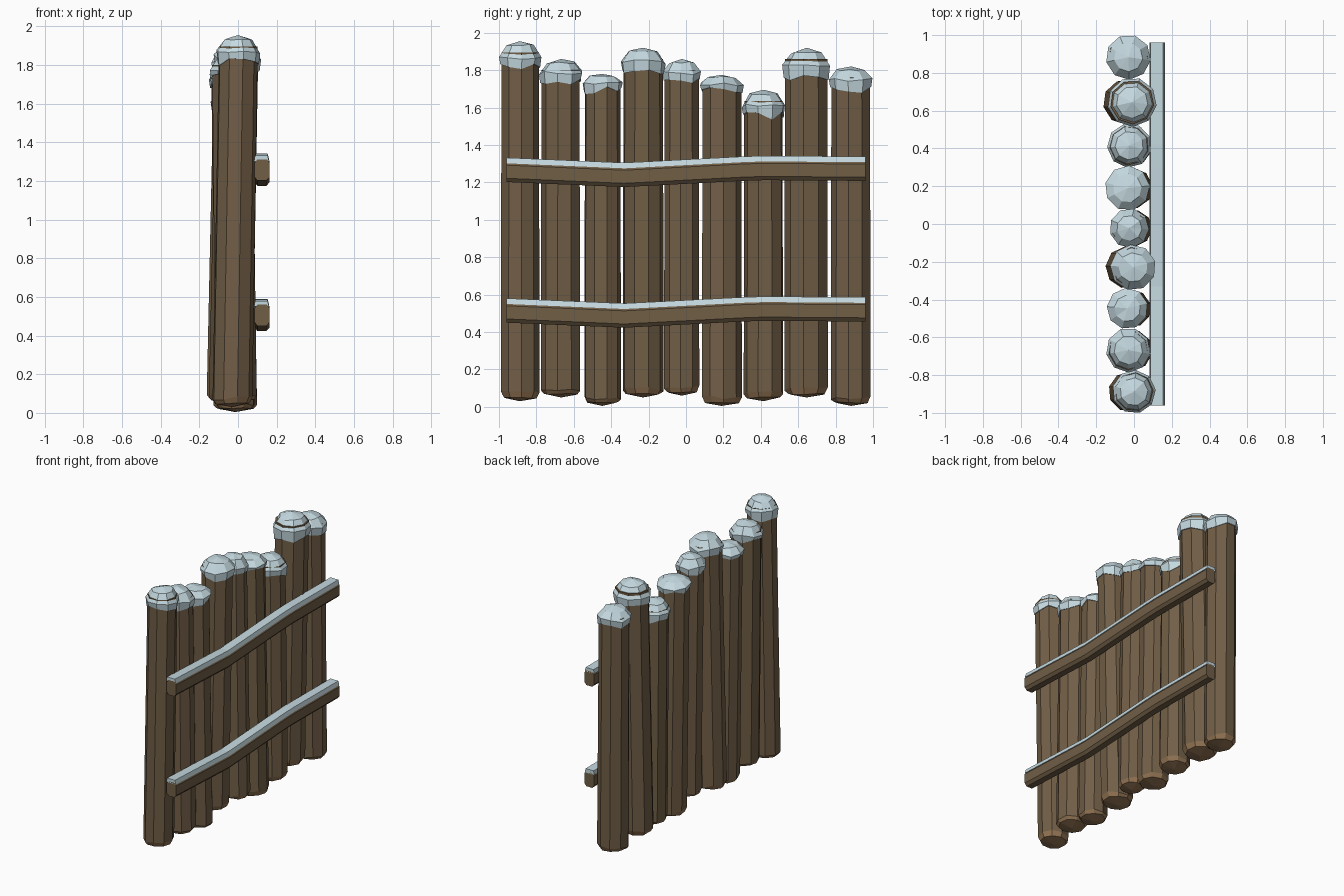
import bpy, bmesh, math, random
from mathutils import Vector

if "Cube" in bpy.data.objects:
    bpy.data.objects.remove(bpy.data.objects["Cube"])

random.seed(4)

def mat(name, rgb):
    m = bpy.data.materials.new(name)
    m.diffuse_color = (*rgb, 1)
    m.use_nodes = True
    m.node_tree.nodes["Principled BSDF"].inputs["Base Color"].default_value = m.diffuse_color
    return m

WOOD = mat("brown wood", (0.165, 0.112, 0.062))
CUT = mat("cut wood", (0.30, 0.18, 0.09))
SNOW = mat("pale snow", (0.56, 0.70, 0.75))

def build(name, rings, mats, band_mats, start=None, end=None):
    """Skin a list of point rings; start/end are optional centre points."""
    bm = bmesh.new()
    vr = [[bm.verts.new(p) for p in r] for r in rings]
    n = len(vr[0])
    for k in range(len(vr) - 1):
        for i in range(n):
            j = (i + 1) % n
            f = bm.faces.new((vr[k][i], vr[k][j], vr[k + 1][j], vr[k + 1][i]))
            f.material_index = band_mats[k]
    for ring, centre, mi in ((vr[0], start, band_mats[0]), (vr[-1], end, band_mats[-1])):
        if centre is None:
            bm.faces.new(ring).material_index = mi
        else:
            c = bm.verts.new(centre)
            for i in range(n):
                bm.faces.new((ring[i], ring[(i + 1) % n], c)).material_index = mi
    bmesh.ops.recalc_face_normals(bm, faces=bm.faces)
    me = bpy.data.meshes.new(name)
    bm.to_mesh(me)
    bm.free()
    for m in mats:
        me.materials.append(m)
    ob = bpy.data.objects.new(name, me)
    bpy.context.collection.objects.link(ob)
    return ob

SIDES = 9

def ring(x, y, z, r, phase, jag=0.0):
    pts = []
    for i in range(SIDES):
        a = phase + math.tau * i / SIDES
        pts.append(Vector((x + r * math.cos(a), y + r * math.sin(a),
                           z + jag * random.uniform(-1, 1))))
    return pts

# y centre, cap radius, bottom z, top z, cap height, top x, bottom x
logs = [
    (-0.888, 0.112, 0.03, 1.955, 0.14, 0.00, -0.03),
    (-0.668, 0.115, 0.05, 1.86, 0.12, -0.03, -0.01),
    (-0.447, 0.106, 0.005, 1.78, 0.09, -0.035, -0.01),
    (-0.230, 0.118, 0.05, 1.92, 0.12, -0.005, -0.04),
    (-0.022, 0.102, 0.06, 1.86, 0.12, -0.025, 0.00),
    (0.190, 0.116, 0.005, 1.775, 0.085, -0.035, -0.01),
    (0.415, 0.114, 0.03, 1.695, 0.14, -0.025, -0.01),
    (0.645, 0.127, 0.05, 1.92, 0.165, -0.01, -0.045),
    (0.883, 0.116, 0.005, 1.82, 0.12, -0.03, -0.02),
]
for n, (y, rc, z0, z1, h, xt, xb) in enumerate(logs, 1):
    ph = random.uniform(0, math.tau)
    r = rc * 0.95
    # upright log with a bevelled, lighter cut end at the bottom
    build(f"log_{n}", [
        ring(xb, y, z0 + 0.018, r * 0.84, ph, 0.004),
        ring(xb, y, z0 + 0.045, r * 0.99, ph, 0.012),
        ring(xt, y, z1 - 0.06, r * 0.96, ph),
    ], [WOOD, CUT], [1, 0], start=(xb, y, z0))
    # rounded snow cap with uneven lower edge
    build(f"snow_cap_{n}", [
        ring(xt, y, z1 - h, rc * 0.97, ph, 0.022),
        ring(xt, y, z1 - h * 0.62, rc * 1.03, ph, 0.014),
        ring(xt, y, z1 - h * 0.16, rc * 0.66, ph, 0.006),
    ], [SNOW], [0, 0], start=(xt, y, z1 - h * 0.9), end=(xt, y, z1))

# gently bent rails on the +x side, each with a thin layer of snow
path = [(-0.96, 0.0), (-0.33, -0.027), (0.30, 0.006), (0.42, 0.010), (0.96, 0.006)]

def sweep(section, z):
    return [[Vector((x, y, z + dz + s)) for x, s in section] for y, dz in path]

wood_sec = [(0.10, -0.055), (0.147, -0.055), (0.164, -0.035), (0.164, 0.035),
            (0.15, 0.055), (0.10, 0.055), (0.085, 0.035), (0.085, -0.035)]
snow_sec = [(0.083, 0.045), (0.161, 0.045), (0.153, 0.075), (0.088, 0.075)]
for label, z in (("lower", 0.505), ("upper", 1.257)):
    build(f"{label}_rail", sweep(wood_sec, z), [WOOD], [0] * 4)
    build(f"{label}_rail_snow", sweep(snow_sec, z), [SNOW], [0] * 4)
